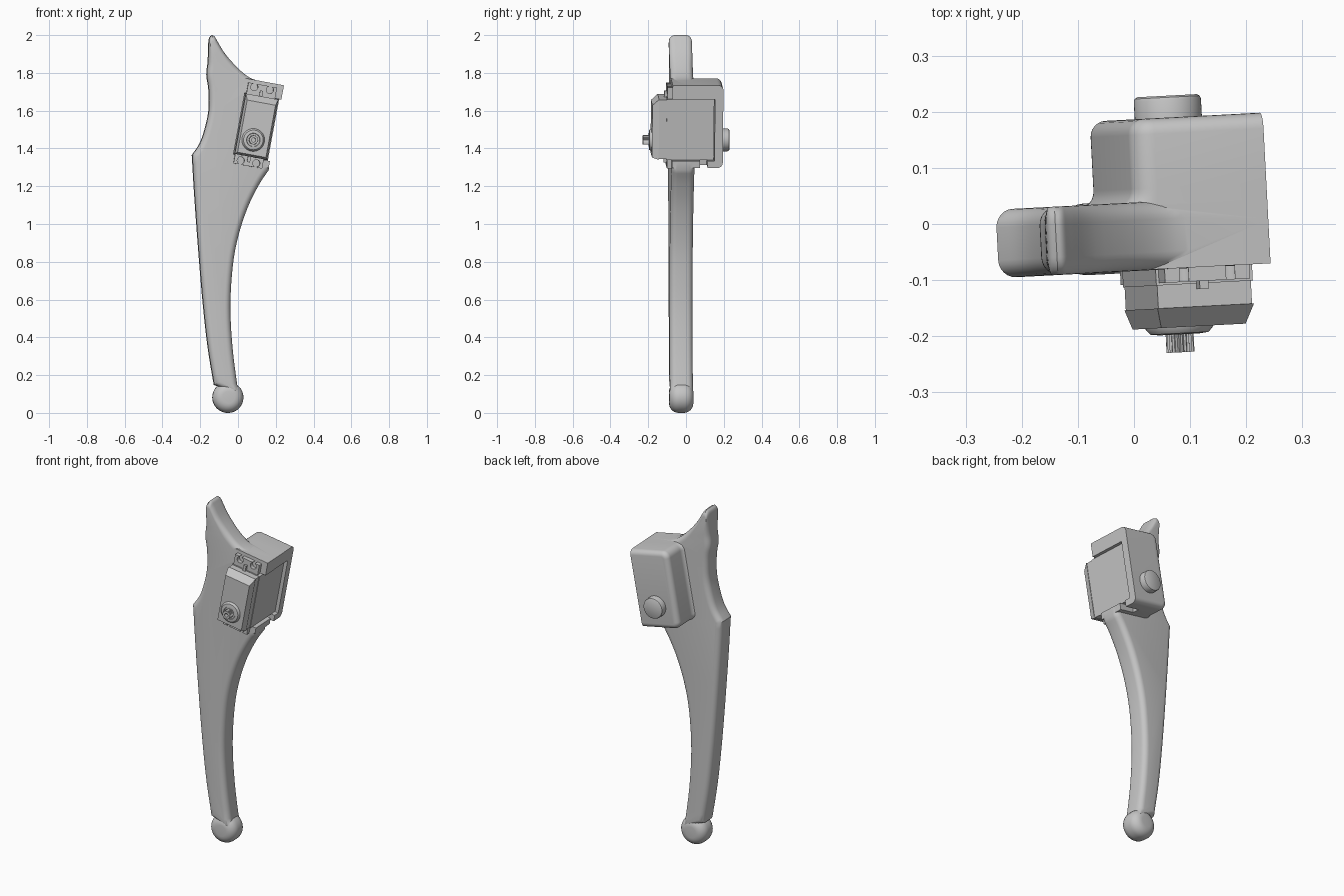
import bpy, bmesh, math
from mathutils import Vector

if "Cube" in bpy.data.objects:
    bpy.data.objects.remove(bpy.data.objects["Cube"], do_unlink=True)

grey = bpy.data.materials.new("plain grey")
grey.use_nodes = True
grey.diffuse_color = (0.56, 0.56, 0.56, 1)
grey.node_tree.nodes["Principled BSDF"].inputs["Base Color"].default_value = (0.56, 0.56, 0.56, 1)

PIVOT = Vector((0.071, 0, 1.445))
YAW, TILT = math.radians(3), math.radians(10.5)


def finish(name, bm, tilted=True):
    """Turn a bmesh into an object in the tilted motor frame or the upright leg frame."""
    bmesh.ops.recalc_face_normals(bm, faces=bm.faces)
    if bm.calc_volume(signed=True) < 0:
        bmesh.ops.reverse_faces(bm, faces=bm.faces)
    mesh = bpy.data.meshes.new(name)
    bm.to_mesh(mesh)
    bm.free()
    mesh.materials.append(grey)
    ob = bpy.data.objects.new(name, mesh)
    bpy.context.collection.objects.link(ob)
    ob.location = PIVOT if tilted else (PIVOT.x, 0, 0)
    ob.rotation_euler = (0, TILT if tilted else 0, YAW)
    return ob


def box(name, u, y, w, taper=0):
    """Box from ranges; taper pulls the front face in, most at the top."""
    bm = bmesh.new()
    bmesh.ops.create_cube(bm, size=1)
    for v in bm.verts:
        t = taper if v.co.y < 0 else 0
        sx, sz = math.copysign(t, v.co.x), math.copysign(t, v.co.z)
        v.co = [a + (b - a) * (c + 0.5) for (a, b), c in zip((u, y, w), v.co)]
        v.co.x -= sx
        v.co.z -= sz * (3 if sz > 0 else 1)
    return finish(name, bm)


def skin(bm, loops):
    n = len(loops[0])
    for a, b in zip(loops, loops[1:]):
        for i in range(n):
            j = (i + 1) % n
            bm.faces.new((a[i], a[j], b[j], b[i]))
    bm.faces.new(loops[0][::-1])
    bm.faces.new(loops[-1])


def lathe(name, rings, u=0, w=0, sides=32, teeth=0):
    """Stack of rings (y, radius) around the y axis, closed at both ends."""
    bm, loops = bmesh.new(), []
    for y, r in rings:
        loop = []
        for i in range(sides):
            a = math.tau * i / sides
            rr = r - teeth * (i % 2)
            loop.append(bm.verts.new((u + rr * math.cos(a), y, w + rr * math.sin(a))))
        loops.append(loop)
    skin(bm, loops)
    return finish(name, bm)


def slab(name, pts, layers, shift, tilted):
    """Counter-clockwise outline stacked along y; each layer is (y, inset)."""
    n, loops, bm = len(pts), [], bmesh.new()
    normals = []
    for i in range(n):
        d = (pts[(i + 1) % n] - pts[i]).normalized() + (pts[i] - pts[i - 1]).normalized()
        normals.append(Vector((-d.y, d.x)).normalized())
    for y, inset in layers:
        loop = []
        for p, nor in zip(pts, normals):
            q = p + shift(p, nor, inset) * inset
            loop.append(bm.verts.new((q.x, y, q.y)))
        loops.append(loop)
    skin(bm, loops)
    return finish(name, bm, tilted)


def spline(points, steps=6):
    """Smooth curve through the points, without the last one."""
    p = [Vector(q) for q in points]
    p = [2 * p[0] - p[1]] + p + [2 * p[-1] - p[-2]]
    out = []
    for a, b, c, d in zip(p, p[1:], p[2:], p[3:]):
        for k in range(steps):
            t = k / steps
            out.append(0.5 * (2 * b + (c - a) * t + (2 * a - 5 * b + 4 * c - d) * t * t
                              + (3 * b - a - 3 * c + d) * t ** 3))
    return out


def rounded_end(y, r, direction, steps=6):
    """Layers of a quarter-round rim, from the end face at y going inwards."""
    turns = [k * math.pi / 2 / steps for k in range(steps + 1)]
    return [(y + direction * r * (1 - math.cos(a)), r * (1 - math.sin(a))) for a in turns]


def rounded(y0, y1, r):
    return rounded_end(y0, r, 1) + rounded_end(y1, r, -1)[::-1]


def combine(ob, other, operation):
    mod = ob.modifiers.new("cut", 'BOOLEAN')
    mod.operation, mod.object, mod.solver = operation, other, 'EXACT'
    bpy.ops.object.select_all(action='DESELECT')
    bpy.context.view_layer.objects.active = ob
    ob.select_set(True)
    bpy.context.view_layer.update()
    bpy.ops.object.modifier_apply(modifier=mod.name)
    bpy.data.objects.remove(other, do_unlink=True)


# Leg outline: back edge, heel to foot, front edge, bracket side, top edge
outline = spline([(-0.14, 2.0), (-0.153, 1.985), (-0.158, 1.95), (-0.161, 1.86), (-0.168, 1.79),
                  (-0.157, 1.71), (-0.157, 1.6), (-0.178, 1.5), (-0.205, 1.425), (-0.245, 1.365)], 4)
outline += spline([(-0.245, 1.365), (-0.232, 1.15), (-0.21, 0.85), (-0.187, 0.58), (-0.16, 0.34),
                   (-0.12, 0.1)], 5)
outline += spline([(0.0, 0.1), (-0.03, 0.33), (-0.043, 0.56), (-0.03, 0.78), (0.0, 0.94),
                   (0.05, 1.09), (0.11, 1.21), (0.16, 1.285)], 4)
outline += [Vector((0.16, 1.285)), Vector((0.205, 1.735))]
outline += spline([(0.12, 1.753), (0.06, 1.775), (0.0, 1.822), (-0.07, 1.9), (-0.113, 1.97),
                   (-0.127, 1.993), (-0.14, 2.0)], 4)
outline = [p - Vector((PIVOT.x, 0)) for p in outline]


def thin_tip(p, nor, inset):
    """Fade the rim towards the narrow tip, and lower the tip instead."""
    depth = 2.0 - p.y
    return nor * min(1, 0.03 + depth * 6) - Vector((0, max(0, 1 - depth * 10)))


leg = slab("leg", outline, rounded(-0.08, 0.042, 0.032), thin_tip, False)

# Round foot pad
ring = [Vector((-0.126 + 0.082 * math.cos(a), 0.082 + 0.082 * math.sin(a)))
        for a in (math.tau * k / 48 for k in range(48))]
foot = slab("foot", ring, rounded(-0.083, 0.045, 0.05), lambda p, nor, inset: nor, False)
combine(leg, foot, 'UNION')

# Motor housing, flaring into the leg on its inner side
corner = 0.04
L, R, B, T = -0.125, 0.113, -0.13, 0.315
shell = [Vector((R, B)), Vector((R, T))]
for cz, start in ((T - corner, 90), (B + corner, 180)):
    for k in range(9):
        a = math.radians(start + k * 90 / 8)
        shell.append(Vector((L + corner + corner * math.cos(a), cz + corner * math.sin(a))))


def open_side(p, nor, inset):
    """Keep the outer side flat and flare only the inner side."""
    if inset < 0:
        return Vector((max(0, nor.x) if p.x < 0 else 0, 0))
    return Vector((0, math.copysign(1, nor.y))) if p.x > 0.1 else nor


flare = [(0.036 + 0.03 * (1 - math.cos(a)), -0.03 * (1 - math.sin(a)))
         for a in (k * math.pi / 12 for k in range(7))]
housing = slab("housing", shell, [(-0.079, 0), (0.0, 0), (0.03, -0.03)] + flare
               + rounded_end(0.19, 0.028, -1)[::-1], open_side, True)
combine(leg, housing, 'UNION')
combine(leg, box("cavity", (-0.084, 0.3), (-0.3, 0.146), (-0.093, 0.238)), 'DIFFERENCE')
combine(leg, box("cable_slot", (0.02, 0.3), (0.07, 0.11), (-0.2, -0.08)), 'DIFFERENCE')

# Rear pivot boss
boss = lathe("rear_pivot", [(0.18, 0.06), (0.221, 0.06), (0.226, 0.058), (0.229, 0.053)], sides=48)

# Motor case: body, seam band, chamfered front cap
body = box("motor_body", (-0.081, 0.094), (-0.108, 0.143), (-0.09, 0.235))
band = box("motor_band", (-0.079, 0.091), (-0.15, -0.107), (-0.087, 0.232))
cap = box("motor_cap", (-0.081, 0.094), (-0.184, -0.149), (-0.09, 0.235), 0.011)

# Mounting tabs with open screw slots, and a stiffening rib on each
tabs = []
for name, lo, hi, hole, way in (("upper_tab", 0.23, 0.296, 0.277, 1),
                                ("lower_tab", -0.14, -0.085, -0.118, -1)):
    tab = box(name, (-0.076, 0.078), (-0.104, -0.078), (lo, hi))
    for u in (-0.041, 0.043):
        combine(tab, lathe("hole", [(-0.2, 0.019), (0, 0.019)], u, hole), 'DIFFERENCE')
        ends = sorted((hole, hole + way * 0.06))
        combine(tab, box("slot", (u - 0.008, u + 0.008), (-0.2, 0), ends), 'DIFFERENCE')
    root = lo if way > 0 else hi
    tabs += [tab, box(name + "_rib", (-0.008, 0.008), (-0.118, -0.1),
                      sorted((root, root + way * 0.035)))]

# Output collar and splined shaft with a screw hole
collar = lathe("shaft_collar", [(-0.175, 0.062), (-0.186, 0.06), (-0.195, 0.052), (-0.197, 0.036),
                                (-0.193, 0.034)], sides=40)
shaft = lathe("splined_shaft", [(-0.18, 0.025), (-0.229, 0.025)], sides=48, teeth=0.003)
combine(shaft, lathe("bore", [(-0.3, 0.011), (-0.205, 0.011)], sides=24), 'DIFFERENCE')

# Smooth shading with sharp edges kept
bpy.ops.object.select_all(action='DESELECT')
for ob in (leg, boss, collar, body, band, cap, shaft, *tabs):
    ob.select_set(True)
bpy.context.view_layer.objects.active = leg
bpy.ops.object.shade_smooth_by_angle(angle=math.radians(32))
